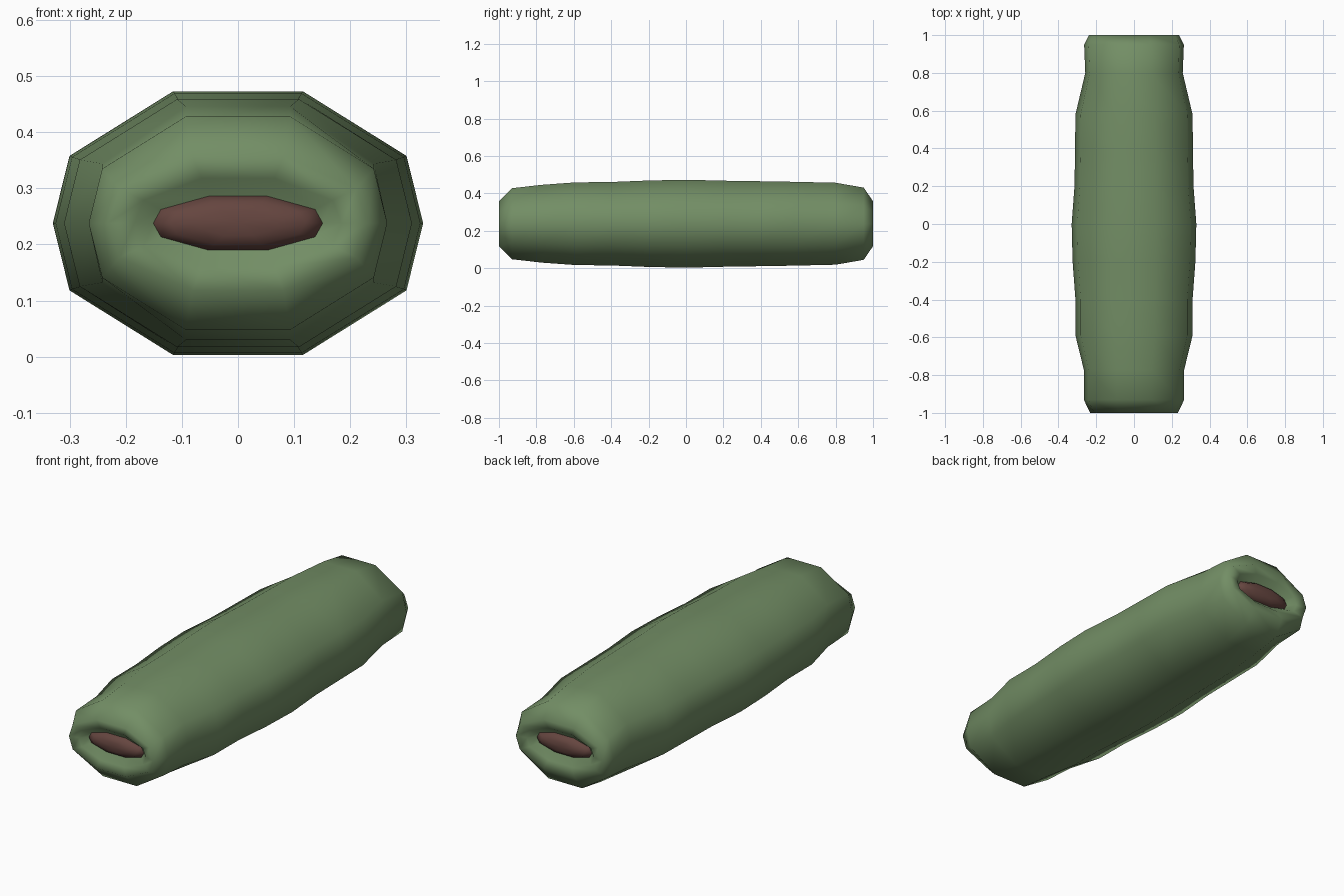
import bpy, bmesh

if "Cube" in bpy.data.objects:
    bpy.data.objects.remove(bpy.data.objects["Cube"])

CZ = 0.238  # height of the roll's axis


def material(name, col):
    m = bpy.data.materials.new(name)
    m.diffuse_color = (*col, 1)
    m.use_nodes = True
    m.node_tree.nodes["Principled BSDF"].inputs["Base Color"].default_value = m.diffuse_color
    return m


def section(rx, rz, y):
    # ten-sided flattened cross-section
    q = [(1, 0), (0.91, 0.51), (0.35, 1), (-0.35, 1), (-0.91, 0.51)]
    pts = q + [(-x, -z) for x, z in q]
    return [(x * rx, y, CZ + z * rz) for x, z in pts]


def loft(name, rings, mat):
    bm = bmesh.new()
    loops = [[bm.verts.new(p) for p in section(rx, rz, y)] for y, rx, rz in rings]
    for a, b in zip(loops, loops[1:]):
        for i in range(10):
            j = (i + 1) % 10
            bm.faces.new((a[i], a[j], b[j], b[i]))
    # close both ends with a fan to a central point
    for loop, y in ((loops[0], rings[0][0]), (loops[-1], rings[-1][0])):
        c = bm.verts.new((0, y, CZ))
        for i in range(10):
            bm.faces.new((loop[i], loop[(i + 1) % 10], c))
    bmesh.ops.recalc_face_normals(bm, faces=bm.faces)
    for f in bm.faces:
        f.smooth = True
    me = bpy.data.meshes.new(name)
    bm.to_mesh(me)
    bm.free()
    me.materials.append(mat)
    ob = bpy.data.objects.new(name, me)
    bpy.context.collection.objects.link(ob)
    return ob


green = material("leaf green", (0.17, 0.27, 0.13))
brown = material("filling brown", (0.13, 0.06, 0.05))

# leaf wrapper: y, half width, half height, with tucked-in ends
front = [(-0.955, 0.15, 0.046), (-0.99, 0.185, 0.08), (-1.0, 0.232, 0.12),
         (-0.93, 0.266, 0.19), (-0.77, 0.266, 0.208), (-0.59, 0.31, 0.221),
         (-0.4, 0.31, 0.223), (-0.2, 0.325, 0.231)]
back = [(0.2, 0.315, 0.23), (0.4, 0.312, 0.227), (0.58, 0.31, 0.224),
        (0.8, 0.258, 0.219), (0.95, 0.264, 0.193), (1.0, 0.238, 0.12),
        (0.99, 0.185, 0.08), (0.955, 0.15, 0.046)]
loft("leaf_wrapper", front + [(0, 0.33, 0.235)] + back, green)

# filling showing as a low dome in each end
half = [(0.985, 0.07, 0.022), (0.975, 0.12, 0.038), (0.958, 0.151, 0.048), (0.92, 0.151, 0.048)]
loft("filling", [(-y, a, b) for y, a, b in half] + half[::-1], brown)
